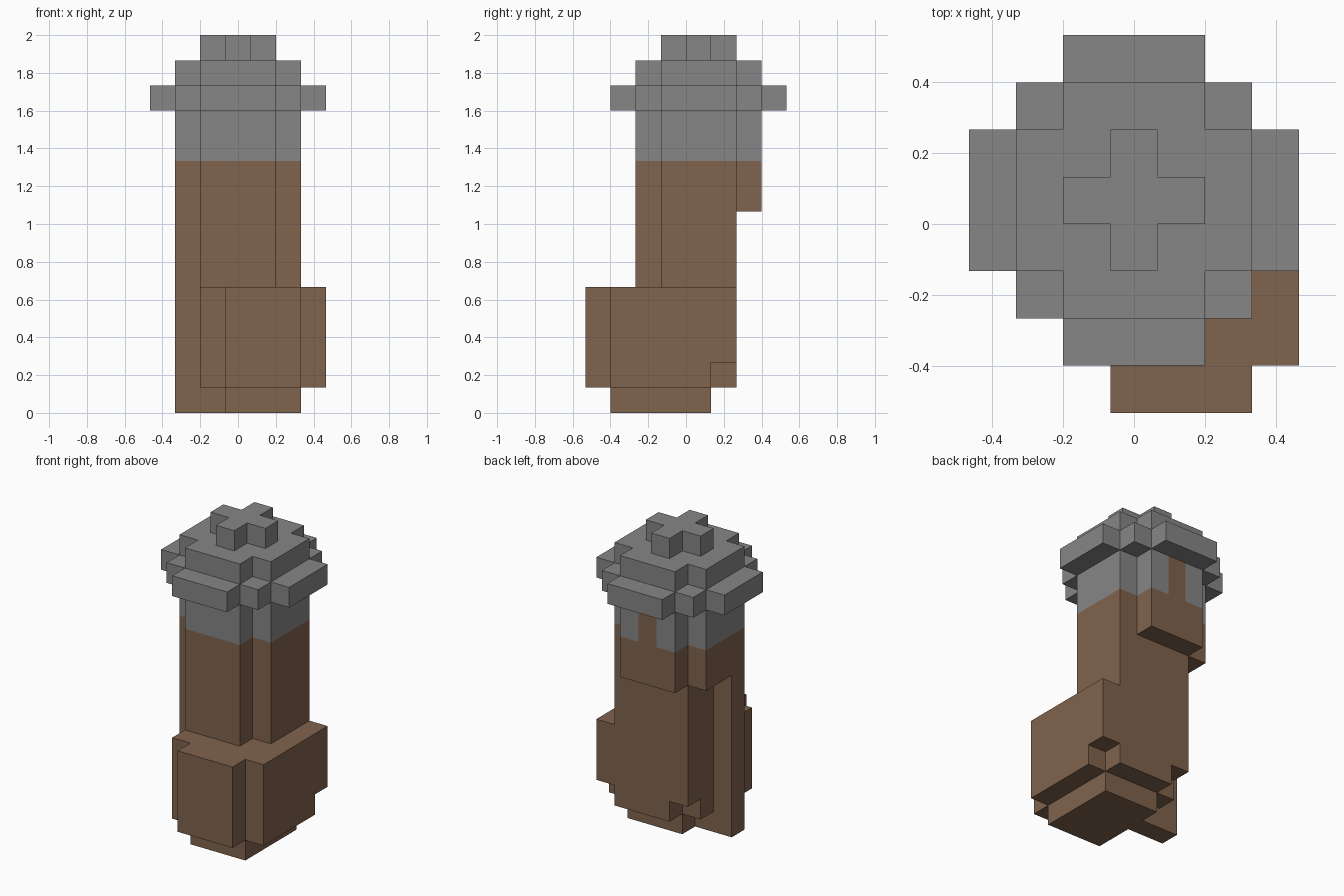
import bpy
import bmesh
from mathutils import Vector

cube = bpy.data.objects.get("Cube")
if cube:
    bpy.data.objects.remove(cube)

U = 2 / 15                       # edge of one block
ORIGIN = Vector((-3.5, -4, 0))   # grid corner, in blocks


def material(name, rgb):
    m = bpy.data.materials.new(name)
    m.use_nodes = True
    m.diffuse_color = (*rgb, 1)
    m.node_tree.nodes["Principled BSDF"].inputs["Base Color"].default_value = (*rgb, 1)
    return m


brown = material("brown", (0.216, 0.125, 0.074))
grey = material("grey", (0.24, 0.24, 0.24))


def plus(z0, z1):
    """Column cross-section with its four corners cut away."""
    return [(1, 6, 3, 6, z0, z1), (2, 5, 2, 7, z0, z1)]


# Each part is a list of boxes in block units: x0, x1, y0, y1, z0, z1
parts = {
    "foot": (brown, [(3, 6, 1, 5, 0, 1), (1, 3, 3, 4, 0, 1)]),
    "base_block": (brown, [(2, 7, 1, 6, 2, 5), (2, 7, 1, 5, 1, 2),
                           (3, 6, 5, 6, 1, 2), (3, 6, 0, 1, 1, 5)]),
    "side_rib": (brown, [(1, 2, 3, 4, 1, 8)]),
    "lower_shaft": (brown, [(2, 6, 3, 6, 5, 8), (2, 5, 2, 3, 5, 8)]),
    "upper_shaft": (brown, plus(8, 10)),
    "collar": (grey, plus(10, 12)),
    "back_gap": (brown, [(3, 4, 6, 7, 10, 12)]),
    "brim": (grey, [(0, 7, 3, 6, 12, 13), (1, 6, 2, 7, 12, 13), (2, 5, 1, 8, 12, 13)]),
    "crown": (grey, plus(13, 14)),
    "top_knob": (grey, [(2, 5, 4, 5, 14, 15), (3, 4, 3, 6, 14, 15)]),
}

# Give every block an owner; later parts replace earlier ones
owner = {}
for name, (_, boxes) in parts.items():
    for x0, x1, y0, y1, z0, z1 in boxes:
        for x in range(x0, x1):
            for y in range(y0, y1):
                for z in range(z0, z1):
                    owner[x, y, z] = name


def build(name, mat):
    """Make the exposed skin of one part, with flat areas merged."""
    bm = bmesh.new()
    for cell in [c for c, n in owner.items() if n == name]:
        centre = Vector(cell) + Vector((0.5, 0.5, 0.5)) + ORIGIN
        for axis in range(3):
            for sign in (-1, 1):
                near = list(cell)
                near[axis] += sign
                if tuple(near) in owner:
                    continue
                n, a, b = Vector(), Vector(), Vector()
                n[axis] = sign / 2
                a[(axis + 1) % 3] = 0.5
                b[(axis + 2) % 3] = sign / 2
                ring = [(-a - b), (a - b), (a + b), (b - a)]
                bm.faces.new([bm.verts.new((centre + n + r) * U) for r in ring])
    bmesh.ops.remove_doubles(bm, verts=bm.verts, dist=U / 100)
    bmesh.ops.dissolve_limit(bm, angle_limit=0.01, verts=bm.verts, edges=bm.edges)
    mesh = bpy.data.meshes.new(name)
    bm.to_mesh(mesh)
    bm.free()
    mesh.materials.append(mat)
    bpy.context.collection.objects.link(bpy.data.objects.new(name, mesh))


for part, (mat, _) in parts.items():
    build(part, mat)
